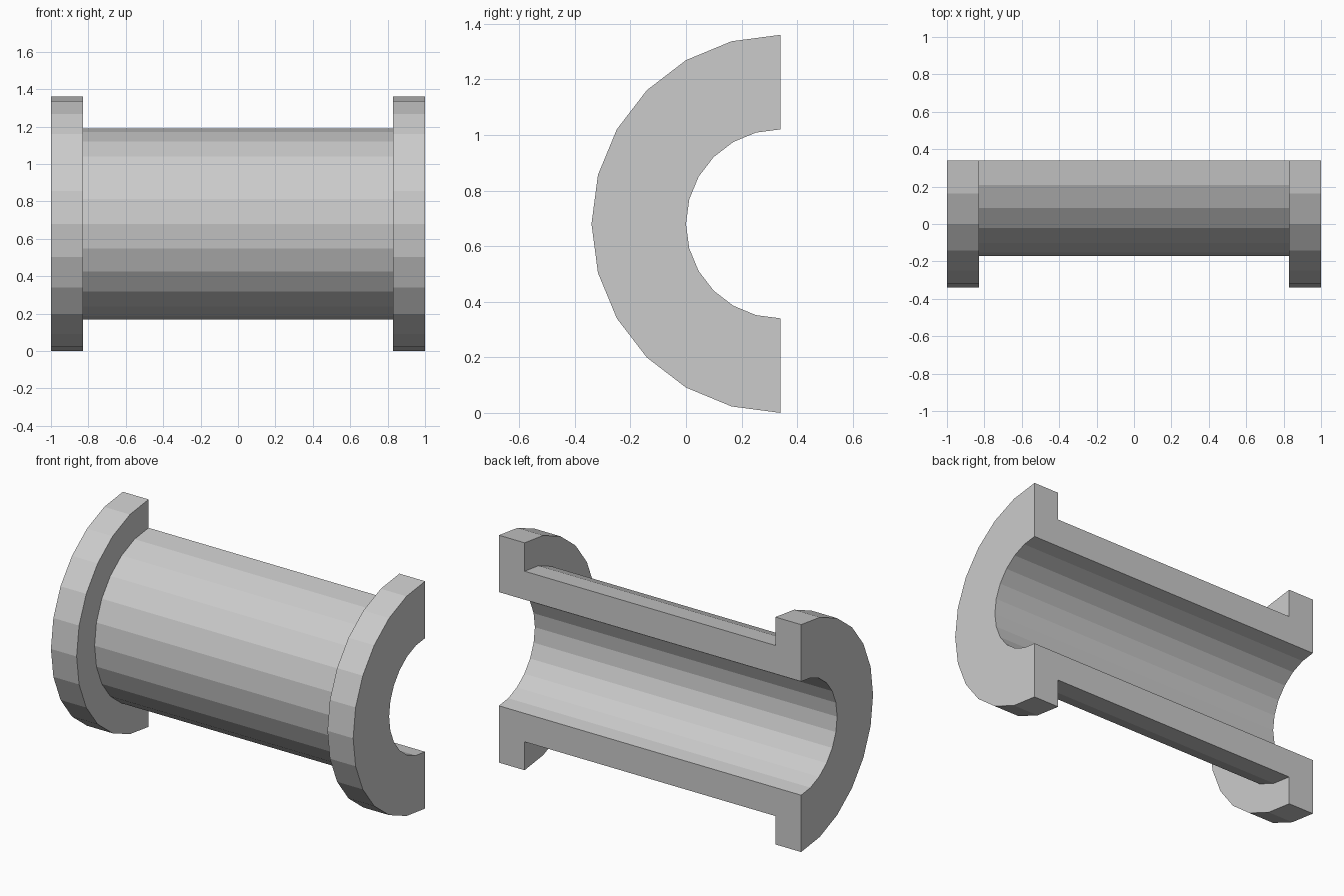
import bpy
import bmesh
from math import pi
from mathutils import Vector

if "Cube" in bpy.data.objects:
    bpy.data.objects.remove(bpy.data.objects["Cube"])

BORE, TUBE, FLANGE = 0.34, 0.51, 0.68   # radii
END, INNER = 1.0, 0.83                  # flange outer and inner x
AXIS = Vector((0, 0.34, 0.68))

# Half of the wall section (x, radius), mirrored to the left side
right = [(END, BORE), (END, FLANGE), (INNER, FLANGE), (INNER, TUBE)]
profile = right + [(-x, r) for x, r in reversed(right)]

# Spin the section half a turn about the x axis, 15 degrees per facet
bm = bmesh.new()
ring = [bm.verts.new(AXIS + Vector((x, 0, r))) for x, r in profile]
edges = [bm.edges.new((ring[i - 1], ring[i])) for i in range(len(ring))]
result = bmesh.ops.spin(bm, geom=ring + edges, cent=AXIS, axis=(1, 0, 0),
                        angle=pi, steps=12)

# Close the two flat cut faces
end_edges = [g for g in result["geom_last"] if isinstance(g, bmesh.types.BMEdge)]
bmesh.ops.contextual_create(bm, geom=edges)
bmesh.ops.contextual_create(bm, geom=end_edges)
bmesh.ops.recalc_face_normals(bm, faces=bm.faces)

mesh = bpy.data.meshes.new("flanged_half_pipe")
bm.to_mesh(mesh)
bm.free()
pipe = bpy.data.objects.new("flanged_half_pipe", mesh)
bpy.context.collection.objects.link(pipe)
